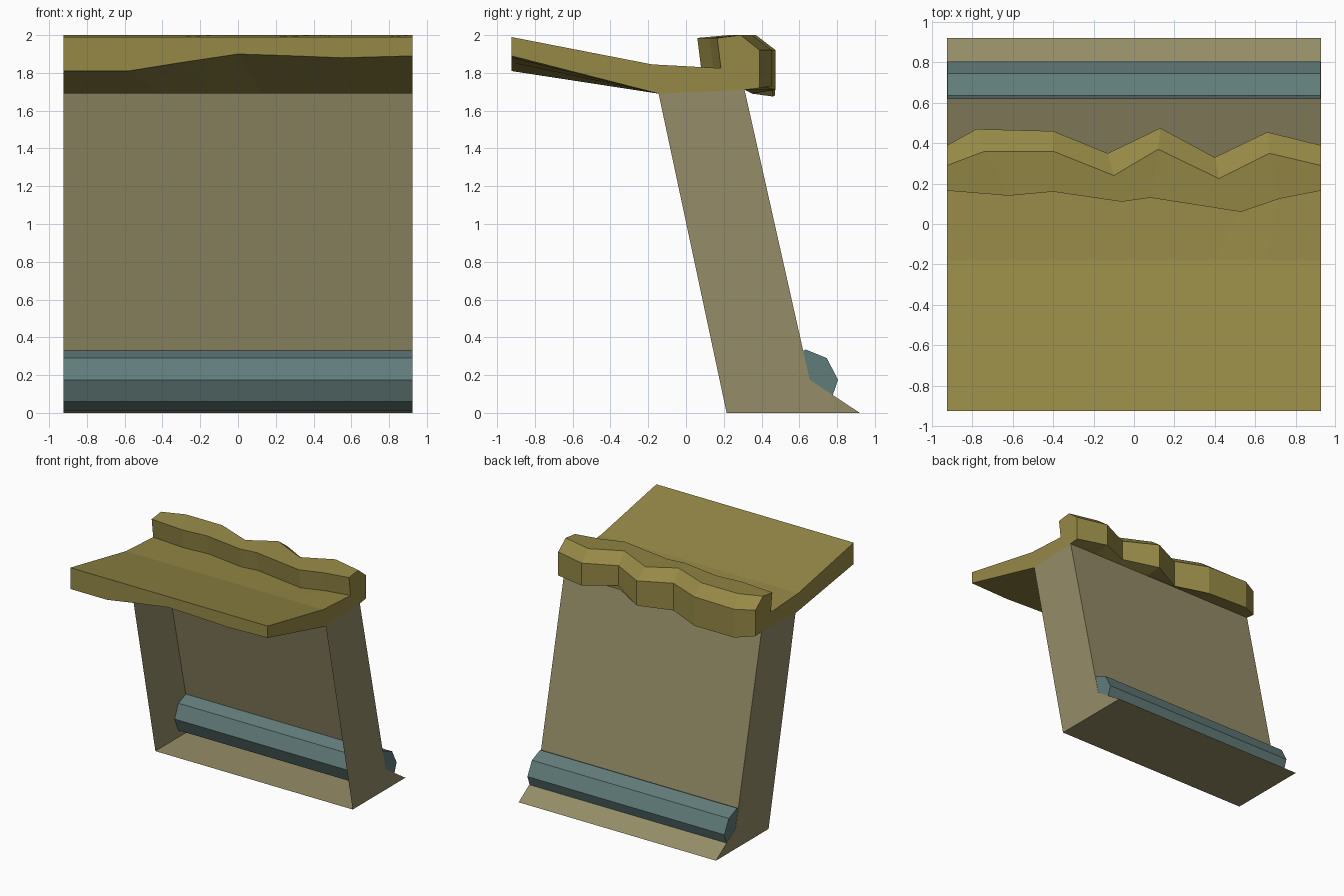
import bpy
import bmesh

cube = bpy.data.objects.get("Cube")
if cube:
    bpy.data.objects.remove(cube, do_unlink=True)

HALF = 0.925  # half of the overall width


def material(name, rgb):
    mat = bpy.data.materials.new(name)
    mat.use_nodes = True
    colour = (*rgb, 1)
    mat.diffuse_color = colour
    mat.node_tree.nodes["Principled BSDF"].inputs["Base Color"].default_value = colour
    return mat


def finish(bm, name, mat):
    mesh = bpy.data.meshes.new(name)
    bm.to_mesh(mesh)
    bm.free()
    mesh.materials.append(mat)
    obj = bpy.data.objects.new(name, mesh)
    bpy.context.collection.objects.link(obj)
    return obj


def loft(bm, rails, closed=True, caps=True, open_sides=()):
    """Skin a ring of rails that run from left to right along x."""
    rows = [[bm.verts.new(point) for point in rail] for rail in rails]
    count = len(rows)
    for i in range(count if closed else count - 1):
        if i in open_sides:
            continue
        a, b = rows[i], rows[(i + 1) % count]
        for k in range(len(a) - 1):
            bm.faces.new((a[k], a[k + 1], b[k + 1], b[k]))
    if caps:
        for end in (0, -1):
            bm.faces.new([row[end] for row in rows])
    bmesh.ops.recalc_face_normals(bm, faces=bm.faces)


def straight(y, z, columns=(-HALF, HALF)):
    return [(x, y, z) for x in columns]


stone = material("grey brown stone", (0.30, 0.265, 0.135))
moss = material("olive turf", (0.305, 0.25, 0.062))
pipe_blue = material("muted teal", (0.12, 0.20, 0.195))

# Leaning wall shell, open at the front and under the cap
bm = bmesh.new()
profile = [(-0.145, 1.69), (0.215, 0), (0.92, 0), (0.655, 0.175), (0.31, 1.71)]
loft(bm, [straight(y, z) for y, z in profile], open_sides=(0, 4))
for face in bm.faces:  # shell normals point outwards
    centre = face.calc_center_median()
    outward = centre.copy()
    outward.y -= 0.3
    outward.z -= 0.8
    if abs(face.normal.x) > 0.9:
        wrong = face.normal.x * centre.x < 0
    elif face.normal.z < -0.9 or face.normal.z > 0.9:
        wrong = face.normal.z > 0
    else:
        wrong = face.normal.y < 0
    if wrong:
        face.normal_flip()
finish(bm, "leaning_wall", stone)

# Eight-sided pipe along the foot of the wall
bm = bmesh.new()
ring = [(0.635, 0.335), (0.745, 0.29), (0.805, 0.175), (0.765, 0.06),
        (0.635, 0.01), (0.52, 0.06), (0.47, 0.175), (0.52, 0.29)]
loft(bm, [straight(y, z, (0.002 - HALF, HALF - 0.002)) for y, z in ring])
finish(bm, "foot_pipe", pipe_blue)

# Turf cap: flat overhang at the front, wavy lip at the back
columns = [-HALF, -0.78, -0.4, -0.13, 0.13, 0.4, 0.66, HALF]
front_low = [(-HALF, 1.81), (-0.75, 1.81), (-0.58, 1.81), (-0.3, 1.855),
             (0, 1.9), (0.3, 1.89), (0.55, 1.88), (HALF, 1.89)]
inner = [(-HALF, 0.165), (-0.62, 0.14), (-0.4, 0.16), (-0.06, 0.11),
         (0.08, 0.13), (0.53, 0.06), (0.72, 0.125), (HALF, 0.165)]
crest = [(-HALF, 0.29), (-0.74, 0.36), (-0.4, 0.36), (-0.1, 0.24),
         (0.12, 0.37), (0.42, 0.225), (0.67, 0.35), (HALF, 0.29)]
outer = [0.39, 0.47, 0.46, 0.35, 0.475, 0.33, 0.455, 0.39]
lip_low = [1.7, 1.68, 1.675, 1.69, 1.71, 1.75, 1.73, 1.72]

rails = [
    [(x, -HALF, z) for x, z in front_low],
    straight(-HALF, 1.99, columns),
    straight(-0.18, 1.845, columns),
    [(x, y + 0.02, 1.825) for x, y in inner],
    [(x, y, 1.985) for x, y in inner],
    [(x, y, 2) for x, y in crest],
    [(x, y, 1.92) for x, y in zip(columns, outer)],
    [(x, y, z) for x, y, z in zip(columns, outer, lip_low)],
    straight(0.31, 1.71, columns),
    straight(-0.145, 1.69, columns),
]
bm = bmesh.new()
loft(bm, rails)
finish(bm, "turf_cap", moss)
